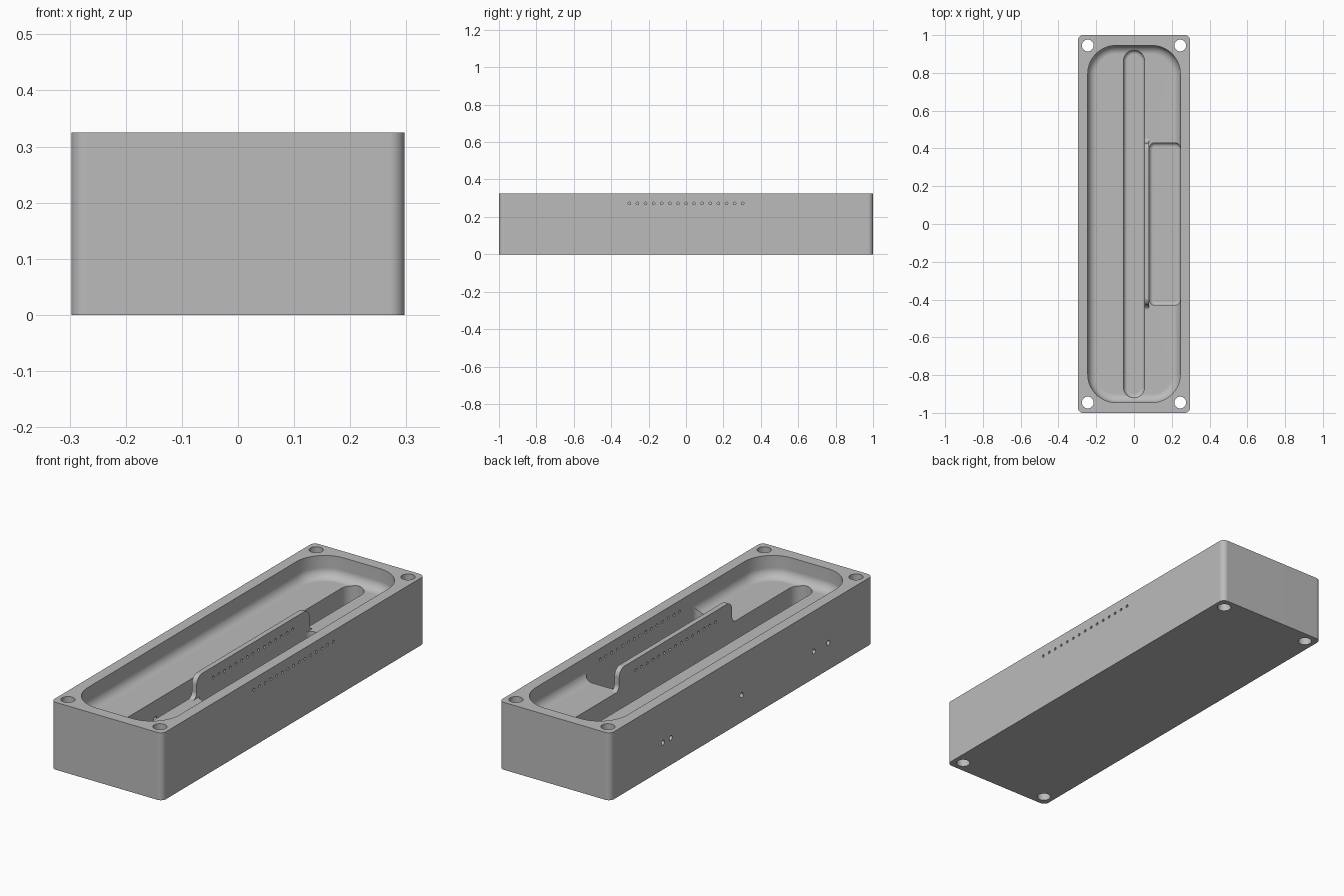
import bpy, bmesh, math
from mathutils import Matrix

if "Cube" in bpy.data.objects:
    bpy.data.objects.remove(bpy.data.objects["Cube"], do_unlink=True)

HALF_X, HEIGHT, FLOOR = 0.297, 0.325, 0.22
WALL_IN, WALL_OUT = 0.055, 0.08   # thin partition, also slot and compartment edges
ABOVE = HEIGHT + 0.1

grey = bpy.data.materials.new("plain_grey")
grey.use_nodes = True
grey.diffuse_color = (0.5, 0.5, 0.5, 1)
grey.node_tree.nodes["Principled BSDF"].inputs["Base Color"].default_value = (0.5, 0.5, 0.5, 1)


def make_object(name, bm):
    bmesh.ops.recalc_face_normals(bm, faces=bm.faces)
    mesh = bpy.data.meshes.new(name)
    bm.to_mesh(mesh)
    bm.free()
    mesh.materials.append(grey)
    obj = bpy.data.objects.new(name, mesh)
    bpy.context.collection.objects.link(obj)
    return obj


def arc(cx, cy, r, start, end, steps=8):
    angles = [math.radians(start + (end - start) * i / steps) for i in range(steps + 1)]
    return [(cx + r * math.cos(a), cy + r * math.sin(a)) for a in angles]


def rounded_outline(x0, x1, y0, y1, r, steps):
    points = []
    for cx, cy, a in ((x1 - r, y1 - r, 0), (x0 + r, y1 - r, 90),
                      (x0 + r, y0 + r, 180), (x1 - r, y0 + r, 270)):
        points += arc(cx, cy, r, a, a + 90, steps)
    return points


def rounded_box(name, x0, x1, y0, y1, z0, z1, r, fillet=0, steps=12):
    """Box with round upright corners and an optional rounded bottom edge."""
    levels = [(0, z0), (0, z1)]
    if fillet:
        levels = [(x, z) for x, z in arc(fillet, z0 + fillet, fillet, 270, 180)] + [(0, z1)]
    bm = bmesh.new()
    rings = []
    for d, z in levels:
        outline = rounded_outline(x0 + d, x1 - d, y0 + d, y1 - d, r - d, steps)
        rings.append([bm.verts.new((x, y, z)) for x, y in outline])
    for low, high in zip(rings, rings[1:]):
        for i in range(len(low)):
            bm.faces.new((low[i - 1], low[i], high[i], high[i - 1]))
    bm.faces.new(rings[0])
    bm.faces.new(rings[-1])
    bmesh.ops.remove_doubles(bm, verts=bm.verts, dist=1e-6)
    return make_object(name, bm)


def cylinders(name, centres, r, length, sides, along_x):
    bm = bmesh.new()
    turn = Matrix.Rotation(math.pi / 2, 4, 'Y') if along_x else Matrix()
    for c in centres:
        bmesh.ops.create_cone(bm, cap_ends=True, segments=sides, radius1=r, radius2=r,
                              depth=length, matrix=Matrix.Translation(c) @ turn)
    return make_object(name, bm)


def combine(target, tool, operation):
    mod = target.modifiers.new("combine", 'BOOLEAN')
    mod.object, mod.operation, mod.solver = tool, operation, 'EXACT'
    bpy.context.view_layer.objects.active = target
    bpy.ops.object.modifier_apply(modifier=mod.name)
    bpy.data.objects.remove(tool, do_unlink=True)


# Outer block and wide shallow tray
body = rounded_box("tray_body", -HALF_X, HALF_X, -1, 1, 0, HEIGHT, 0.027)
combine(body, rounded_box("tray_cutter", -0.245, 0.245, -0.945, 0.945,
                          FLOOR, ABOVE, 0.15, 0.045, 16), 'DIFFERENCE')

# Thin partition with rounded top ends and flared feet
half = [(0.46, FLOOR - 0.03)]
half += arc(0.46, FLOOR + 0.029, 0.03, 270, 180)
half += arc(0.39, HEIGHT - 0.04, 0.04, 0, 90)
profile = half + [(-y, z) for y, z in reversed(half)]
bm = bmesh.new()
face = bm.faces.new([bm.verts.new((WALL_IN - 0.005, y, z)) for y, z in profile])
side = bmesh.ops.extrude_face_region(bm, geom=[face])["geom"]
bmesh.ops.translate(bm, vec=(WALL_OUT - WALL_IN + 0.0055, 0, 0),
                    verts=[v for v in side if isinstance(v, bmesh.types.BMVert)])
combine(body, make_object("partition", bm), 'UNION')

# Long central slot and side compartment
combine(body, rounded_box("slot_cutter", -WALL_IN, WALL_IN, -0.92, 0.92,
                          0.07, ABOVE, 0.0549, 0.02), 'DIFFERENCE')
combine(body, rounded_box("compartment_cutter", WALL_OUT, 0.2455, -0.43, 0.43,
                          0.07, ABOVE, 0.03, 0.02), 'DIFFERENCE')

# Corner screw holes
corners = [(x, y, HEIGHT / 2) for x in (-0.245, 0.245) for y in (-0.945, 0.945)]
combine(body, cylinders("screw_cutter", corners, 0.031, 1, 32, False), 'DIFFERENCE')

# Row of small vent holes through the left wall and partition
vents = [(0.18, (i - 7) * 0.0433, 0.272) for i in range(15)]
combine(body, cylinders("vent_cutter", vents, 0.007, 0.28, 12, True), 'DIFFERENCE')

# Cable holes through the right wall into the slot
cables = [(-0.18, y, 0.13) for y in (0.6, 0.54, 0, -0.55, -0.66)]
combine(body, cylinders("cable_cutter", cables, 0.012, 0.28, 16, True), 'DIFFERENCE')

# Smooth rounded surfaces, crisp edges
bpy.ops.object.select_all(action='DESELECT')
body.select_set(True)
bpy.context.view_layer.objects.active = body
bpy.ops.object.shade_smooth_by_angle(angle=math.radians(30))
normals = body.modifiers.new("weighted_normals", 'WEIGHTED_NORMAL')
normals.keep_sharp = True
